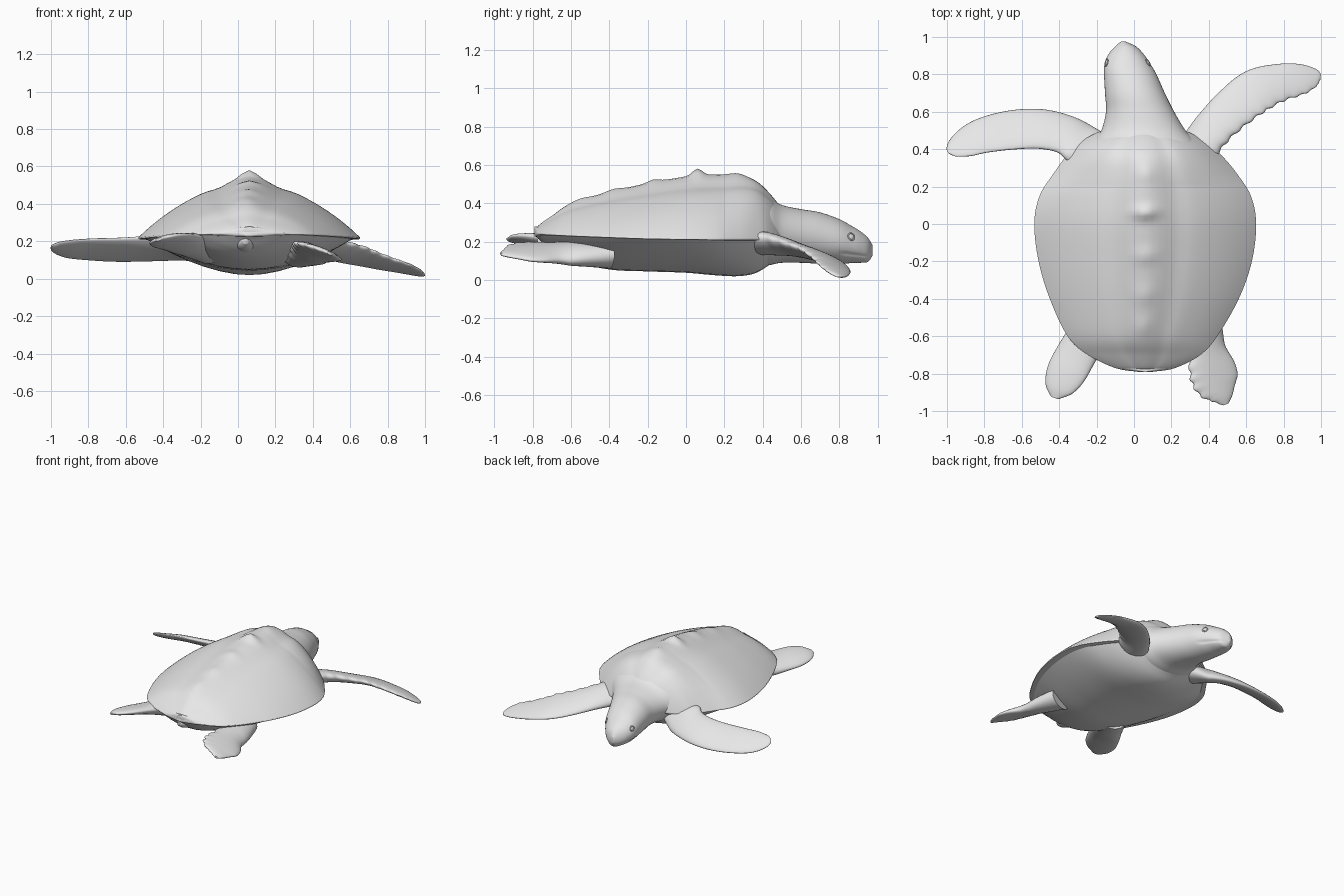
import bpy, bmesh, math
from math import sin, cos, pi, exp
from mathutils import Vector

old = bpy.data.objects.get("Cube")
if old:
    bpy.data.objects.remove(old)

clay = bpy.data.materials.new("light_grey")
clay.use_nodes = True
clay.diffuse_color = (0.8, 0.8, 0.8, 1)
clay.node_tree.nodes["Principled BSDF"].inputs["Base Color"].default_value = (0.8, 0.8, 0.8, 1)


def spline(points, steps=8):
    """Smooth curve through tuples of any length."""
    out = []
    for i in range(len(points) - 1):
        a, b = points[max(i - 1, 0)], points[i]
        c, d = points[i + 1], points[min(i + 2, len(points) - 1)]
        for k in range(steps):
            t = k / steps
            out.append([0.5 * (2 * q + (r - p) * t + (2 * p - 5 * q + 4 * r - s) * t * t
                               + (3 * q - p - 3 * r + s) * t ** 3)
                        for p, q, r, s in zip(a, b, c, d)])
    out.append(list(points[-1]))
    return out


def finish(obj, angle=60):
    obj.data.materials.clear()
    obj.data.materials.append(clay)
    bpy.ops.object.select_all(action='DESELECT')
    bpy.context.view_layer.objects.active = obj
    obj.select_set(True)
    bpy.ops.object.shade_smooth_by_angle(angle=math.radians(angle))


def loft(name, rings):
    """Skin a list of equal closed rings and cap both ends."""
    bm = bmesh.new()
    rows = [[bm.verts.new(p) for p in ring] for ring in rings]
    n = len(rows[0])
    for a, b in zip(rows, rows[1:]):
        for i in range(n):
            j = (i + 1) % n
            bm.faces.new((a[i], a[j], b[j], b[i]))
    bm.faces.new(rows[0])
    bm.faces.new(rows[-1])
    bmesh.ops.recalc_face_normals(bm, faces=bm.faces)
    mesh = bpy.data.meshes.new(name)
    bm.to_mesh(mesh)
    bm.free()
    obj = bpy.data.objects.new(name, mesh)
    bpy.context.collection.objects.link(obj)
    finish(obj)
    return obj


# Hull stations: y, centre x, half width, spine z, rim z, belly z
HULL = [(-.79, .06, .04, .25, .24, .232), (-.77, .06, .16, .285, .238, .215),
        (-.7, .055, .30, .335, .235, .15), (-.6, .045, .4, .40, .23, .1),
        (-.4, .055, .505, .46, .222, .055), (-.2, .06, .57, .505, .215, .045),
        (0, .06, .593, .54, .212, .038), (.15, .06, .565, .55, .21, .025),
        (.27, .06, .49, .545, .21, .02), (.36, .055, .42, .52, .21, .035),
        (.43, .05, .35, .46, .21, .075), (.5, .05, .22, .37, .21, .12),
        (.52, .05, .1, .30, .21, .16)]
# Spine knobs: y, height, length
KNOBS = [(.06, .035, .035), (.27, .012, .05), (-.17, .014, .04), (-.38, .01, .05), (-.55, .008, .05)]


def shell_ring(y, cx, hw, top, rim, belly, n=48):
    ring = []
    front = min(max((y - .2) / .25, 0), 1)
    bump = sum(h * exp(-((y - k) / w) ** 2) for k, h, w in KNOBS)
    for i in range(n + 1):
        s = -cos(pi * i / n)
        q = (math.sqrt(s * s + .006) - .077) / .926
        roof = 1 - .65 * q - .35 * q ** 3
        dome = 1 - q ** 2.4
        f = roof + (dome - roof) * front * .7
        # Shallow grooves run beside the spine
        dent = .012 * exp(-((abs(s) - .28) / .1) ** 2) * (top - rim) / .33
        ring.append((cx + hw * s, y, rim + .008 + (top - rim - .008) * f - dent + bump * exp(-(s / .09) ** 2)))
    for i in range(n - 1, 0, -1):
        s = -cos(pi * i / n)
        ring.append((cx + hw * s, y, rim - .012 * (1 - s ** 4)))
    return ring


def belly_ring(y, cx, hw, top, rim, belly, n=40):
    ring = []
    for i in range(n):
        a = 2 * pi * i / n
        drop = rim + .01 - belly if sin(a) < 0 else .03
        ring.append((cx + hw * .955 * cos(a), y,
                     rim + .01 + drop * (1 - cos(a) ** 2) * (1 if sin(a) > 0 else -1)))
    return ring


hull = spline(HULL)
loft("shell", [shell_ring(*p) for p in hull])
loft("underbody", [belly_ring(*p) for p in hull])

# Head and neck stations: y, left edge, right edge, bottom, top
HEAD = [(.3, -.24, .36, .06, .46), (.42, -.225, .34, .075, .435), (.5, -.175, .275, .09, .392),
        (.6, -.15, .215, .09, .37), (.7, -.155, .165, .085, .353), (.8, -.16, .12, .085, .318),
        (.86, -.157, .085, .088, .285), (.91, -.135, .05, .09, .255),
        (.95, -.1, .01, .095, .22), (.975, -.07, -.045, .13, .18)]


def head_ring(y, x0, x1, z0, z1, n=72):
    cx, cz, hw, hh = (x0 + x1) / 2, (z0 + z1) / 2, (x1 - x0) / 2, (z1 - z0) / 2
    ring = []
    for i in range(n):
        a = 2 * pi * i / n
        z = cz + hh * sin(a)
        # A pinched line makes the mouth
        mouth = exp(-((z - .135 + .12 * (y - .85)) / .007) ** 2) * min(max((y - .79) / .04, 0), 1)
        ring.append((cx + hw * cos(a) * (1 - .07 * mouth), y, z))
    return ring


loft("head_and_neck", [head_ring(*p) for p in spline(HEAD)])

# Eyes with lids
for side, place, look in (("left", (-.147, .863, .226), (-.95, .2, .25)),
                          ("right", (.076, .863, .226), (.83, .5, .25))):
    turn = Vector(look).to_track_quat('Z', 'Y').to_euler()
    bpy.ops.mesh.primitive_uv_sphere_add(segments=20, ring_count=12, radius=.015, location=place, rotation=turn)
    eye = bpy.context.object
    eye.name = side + "_eye"
    eye.scale.z = .4
    finish(eye)
    bpy.ops.mesh.primitive_torus_add(major_radius=.018, minor_radius=.004, major_segments=28,
                                     minor_segments=8, location=place, rotation=turn)
    lid = bpy.context.object
    lid.name = side + "_eyelid"
    finish(lid)


def flipper(name, stations, lean, wave=0, n=28):
    """Flat tapering limb; stations: x, y, z, half width, half thickness."""
    pts = spline(stations)
    rings = []
    for k, (x, y, z, w, th) in enumerate(pts):
        a, b = pts[max(k - 1, 0)], pts[min(k + 1, len(pts) - 1)]
        t = Vector((b[0] - a[0], b[1] - a[1], 0)).normalized()
        ease = min(k / 12, 1)
        ring = []
        for i in range(n):
            c, s = cos(2 * pi * i / n), sin(2 * pi * i / n)
            ripple = 1 + wave * sin(k * 1.3) * max(-c, 0)
            u = w * c * ripple
            ring.append((x - t.y * u, y + t.x * u, z + lean * ease * u + th * s))
        rings.append(ring)
    loft(name, rings)


flipper("left_front_flipper", [
    (-.12, .31, .19, .12, .07), (-.25, .4, .185, .12, .065), (-.36, .475, .17, .105, .045),
    (-.5, .508, .16, .106, .035), (-.65, .503, .155, .105, .028), (-.8, .475, .158, .095, .024),
    (-.9, .435, .162, .078, .02), (-.97, .4, .17, .045, .014), (-.995, .385, .175, .012, .006)], .55)
flipper("right_front_flipper", [
    (.22, .27, .2, .11, .07), (.33, .39, .195, .105, .06), (.42, .51, .18, .105, .045),
    (.53, .62, .15, .113, .034), (.65, .71, .12, .118, .028), (.78, .757, .085, .1, .024),
    (.9, .775, .055, .08, .018), (.975, .785, .03, .045, .012), (.998, .785, .022, .012, .006)], -.3, .05)
flipper("left_rear_flipper", [
    (-.16, -.42, .16, .1, .08), (-.24, -.58, .18, .105, .06), (-.31, -.7, .195, .108, .04),
    (-.365, -.8, .205, .105, .03), (-.405, -.88, .21, .075, .02), (-.425, -.93, .21, .02, .008)], .25)
flipper("right_rear_flipper", [
    (.33, -.4, .13, .1, .07), (.37, -.55, .135, .1, .06), (.39, -.67, .14, .1, .045),
    (.42, -.78, .145, .125, .032), (.445, -.86, .145, .115, .024),
    (.475, -.925, .14, .06, .016), (.49, -.965, .135, .015, .008)], -.35, .06)
flipper("tail", [(.04, -.5, .16, .1, .06), (.04, -.64, .18, .07, .05),
                 (.04, -.73, .19, .045, .035), (.04, -.775, .2, .015, .015)], 0)
